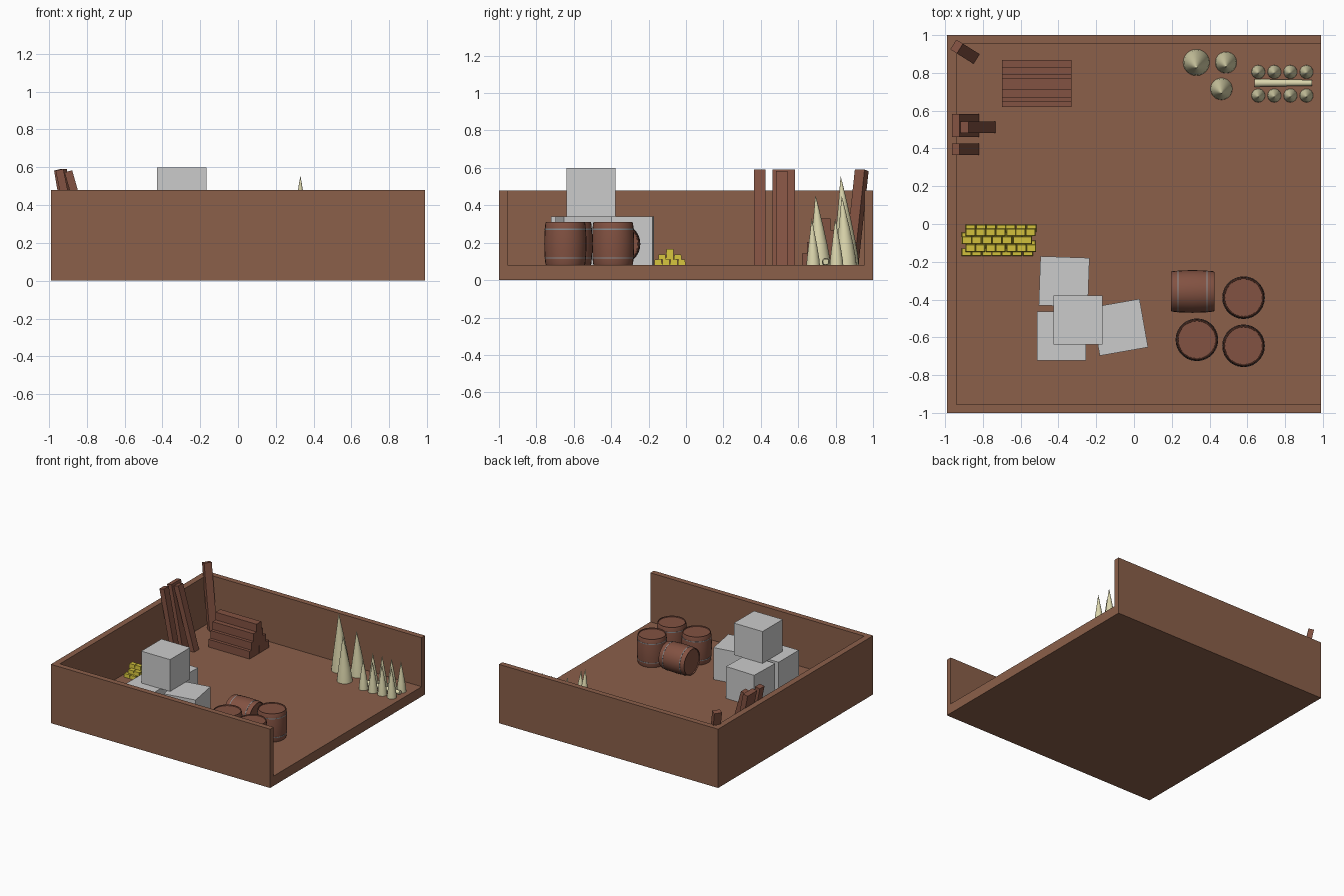
import bpy, bmesh, math, random
from mathutils import Matrix, Vector

if "Cube" in bpy.data.objects:
    bpy.data.objects.remove(bpy.data.objects["Cube"])

random.seed(4)
FLOOR = 0.08


def material(name, rgb):
    m = bpy.data.materials.new(name)
    m.diffuse_color = (*rgb, 1)
    m.use_nodes = True
    m.node_tree.nodes["Principled BSDF"].inputs["Base Color"].default_value = m.diffuse_color
    return m


TRAY = material("tray_wood", (0.257, 0.115, 0.068))
WOOD = material("red_wood", (0.225, 0.084, 0.054))
BONE = material("bone", (0.72, 0.68, 0.42))
GOLD = material("gold", (0.64, 0.53, 0.045))
IRON = material("iron", (0.25, 0.27, 0.29))


def finish(bm, name, mat=None, smooth=False):
    bmesh.ops.recalc_face_normals(bm, faces=bm.faces)
    me = bpy.data.meshes.new(name)
    bm.to_mesh(me)
    bm.free()
    ob = bpy.data.objects.new(name, me)
    bpy.context.collection.objects.link(ob)
    if mat:
        me.materials.append(mat)
    if smooth:
        bpy.ops.object.select_all(action='DESELECT')
        ob.select_set(True)
        bpy.context.view_layer.objects.active = ob
        bpy.ops.object.shade_smooth_by_angle(angle=math.radians(35))
    return ob


def box(name, size, loc, mat=None, rot=None, taper=1.0):
    bm = bmesh.new()
    bmesh.ops.create_cube(bm, size=1)
    for v in bm.verts:
        s = taper if v.co.z > 0 else 1
        inset = min(size[0], size[1]) * (1 - s) / 2
        v.co = Vector((v.co.x * (size[0] - 2 * inset), v.co.y * (size[1] - 2 * inset), v.co.z * size[2]))
    ob = finish(bm, name, mat)
    ob.matrix_world = Matrix.Translation(loc) @ (rot or Matrix())
    return ob


def lathe(name, profile, mat, matrix, lean=(0, 0), closed=False, seg=28):
    # Revolve (radius, z) points about z; lean shifts the top sideways
    bm = bmesh.new()
    top = max(z for r, z in profile)
    rings = []
    for r, z in profile:
        k = (z / top) ** 1.5 if z > 0 else 0
        rings.append([bm.verts.new((r * math.cos(2 * math.pi * i / seg) + lean[0] * k,
                                    r * math.sin(2 * math.pi * i / seg) + lean[1] * k, z))
                      for i in range(seg)])
    pairs = list(zip(rings, rings[1:])) + ([(rings[-1], rings[0])] if closed else [])
    for a, b in pairs:
        for i in range(seg):
            j = (i + 1) % seg
            bm.faces.new((a[i], a[j], b[j], b[i]))
    bmesh.ops.remove_doubles(bm, verts=bm.verts, dist=1e-5)
    ob = finish(bm, name, mat, True)
    ob.matrix_world = matrix
    return ob


# Tray: floor and three walls, open on the right
box("floor", (1.98, 2, FLOOR), (0, 0, FLOOR / 2), TRAY)
for name, y in (("front_wall", -0.9775), ("back_wall", 0.9775)):
    box(name, (1.98, 0.045, 0.40), (0, y, 0.28), TRAY)
box("left_wall", (0.05, 1.91, 0.40), (-0.965, 0, 0.28), TRAY)

# Crates
for i, (x, y, z, deg) in enumerate(((-0.37, -0.305, 0.21, -2), (-0.383, -0.592, 0.21, 0),
                                    (-0.076, -0.547, 0.21, 10), (-0.297, -0.508, 0.47, 0))):
    box(f"crate_{i}", (0.26, 0.26, 0.26), (x, y, z), None, Matrix.Rotation(math.radians(deg), 4, 'Z'))

# Barrels: bulged body, recessed lids and two hoops
H = 0.23
half = [(0, 0.008), (0.099, 0.008), (0.1, 0), (0.104, 0), (0.107, 0.008), (0.110, 0.04), (0.112, 0.08)]
body = half + [(0.113, H / 2)] + [(r, H - z) for r, z in reversed(half)]
lying = Matrix.Translation((0.195, -0.357, 0.193)) @ Matrix.Rotation(math.pi / 2, 4, 'Y')
spots = [Matrix.Translation((x, y, FLOOR)) for x, y in ((0.58, -0.39), (0.333, -0.613), (0.58, -0.645))]
for i, m in enumerate(spots + [lying]):
    lathe(f"barrel_{i}", body, WOOD, m)
    for j, z in enumerate((0.038, H - 0.038)):
        lathe(f"barrel_hoop_{i}_{j}", [(0.106, z - 0.003), (0.1112, z - 0.003),
                                       (0.1112, z + 0.003), (0.106, z + 0.003)], IRON, m, closed=True)

# Gold bars: three stacked layers, staggered row by row
for layer, rows in enumerate((4, 3, 1)):
    for r in range(rows):
        y = -0.086 + (r - (rows - 1) / 2) * 0.042
        shift = 0.013 if (layer + r) % 2 else -0.007
        for c in range(7):
            wobble = random.uniform(-0.003, 0.003)
            box(f"gold_bar_{layer}_{r}_{c}", (0.052, 0.041, 0.029),
                (-0.718 + (c - 3) * 0.0535 + shift + wobble, y, FLOOR + 0.0145 + layer * 0.029), GOLD, taper=0.88)

# Beam pile: pyramid of square beams
B = 0.0625
for layer, yc in enumerate((0.745, 0.739, 0.733, 0.741)):
    n = 4 - layer
    for r in range(n):
        box(f"beam_{layer}_{r}", (0.37, B - 0.001, B),
            (-0.515, yc + (r - (n - 1) / 2) * B, FLOOR + B * (layer + 0.5)), WOOD)

# Planks leaning on the left wall and in the corner, feet sunk slightly into the floor
L, T = 0.523, 0.042
for i, (x, y, a, turn) in enumerate(((-0.892, 0.395, 0.2, 0), (-0.892, 0.492, 0.2, 0),
                                     (-0.892, 0.552, 0.2, 0), (-0.825, 0.513, 0.28, 0),
                                     (-0.895, 0.912, 0.2, -32))):
    z = FLOOR - 0.01 + (L * math.cos(a) + T * math.sin(a)) / 2
    box(f"leaning_plank_{i}", (T, 0.061, L), (x, y, z), WOOD,
        Matrix.Rotation(math.radians(turn), 4, 'Z') @ Matrix.Rotation(-a, 4, 'Y'))

# Bone spikes: three large, two rows of small ones
taper = ((0, 0), (1, 0), (0.93, 0.12), (0.76, 0.3), (0.52, 0.53), (0.27, 0.76), (0.1, 0.92), (0, 1))
spikes = [(0.33, 0.855, 0.07, 0.475), (0.487, 0.855, 0.057, 0.37), (0.463, 0.715, 0.058, 0.375)]
spikes += [(0.658 + 0.085 * c, y, 0.036, 0.25) for y in (0.68, 0.805) for c in range(4)]
for i, (x, y, r, h) in enumerate(spikes):
    lathe(f"spike_{i}", [(r * a, h * b) for a, b in taper], BONE,
          Matrix.Translation((x, y, FLOOR)), (0, -0.4 * r if i < 3 else -0.008), seg=24)

# Bone lying between the small rows
lathe("lying_bone", [(0, 0), (0.021, 0), (0.018, 0.15), (0.016, 0.305), (0, 0.305)], BONE,
      Matrix.Translation((0.637, 0.747, FLOOR + 0.018)) @ Matrix.Rotation(math.pi / 2, 4, 'Y'), seg=20)
